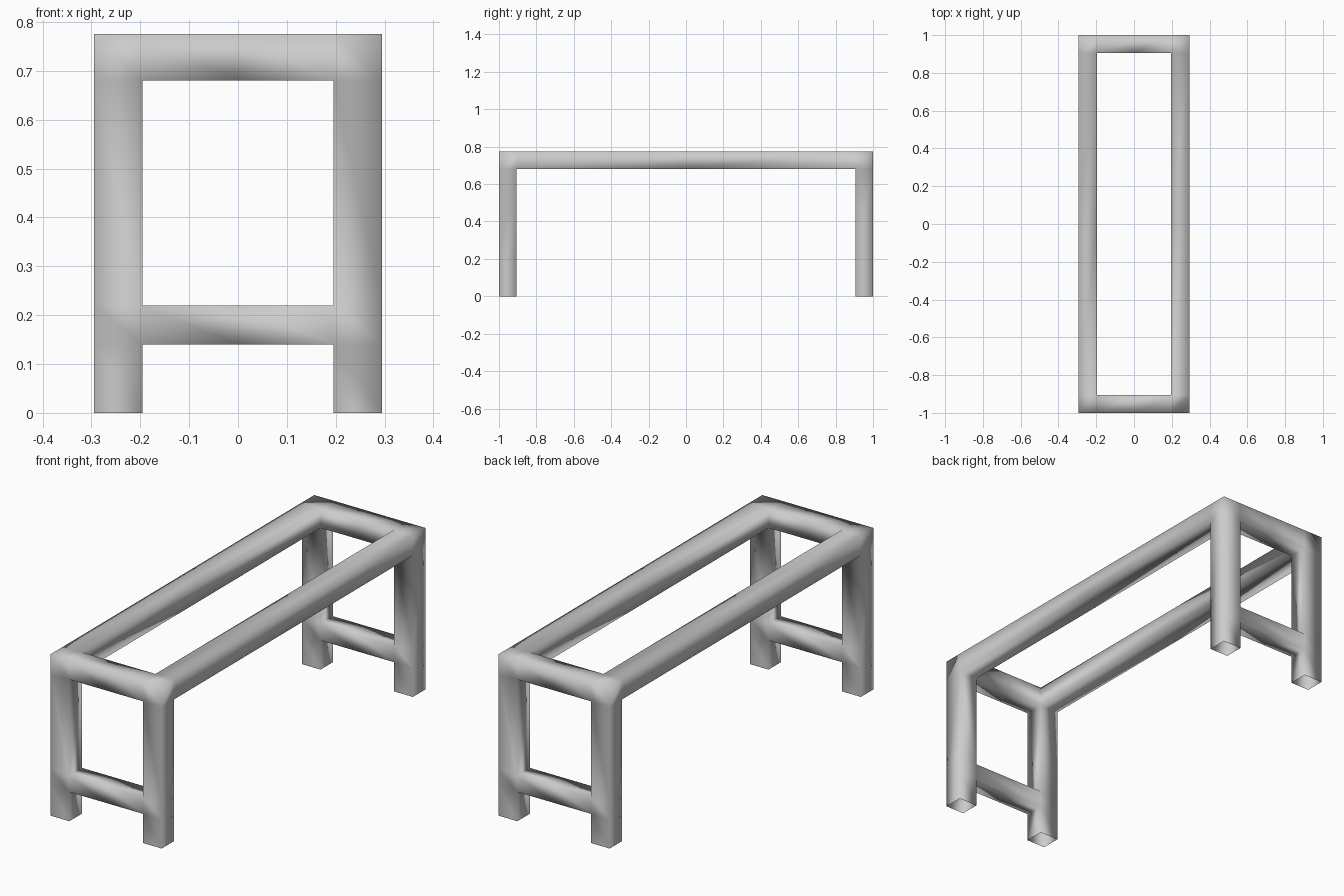
import bpy, bmesh

if "Cube" in bpy.data.objects:
    bpy.data.objects.remove(bpy.data.objects["Cube"])

# Grid lines of the welded frame (mirrored about x = 0 and y = 0)
XS = [-0.295, -0.195, 0.0, 0.195, 0.295]
YS = [-1.0, -0.905, 0.0, 0.905, 1.0]
ZS = [0.0, 0.14, 0.22, 0.68, 0.775]
ENDS = (0, 3)


def solid(i, j, k):
    """True where a grid cell belongs to a leg, top rail or stretcher."""
    if not all(0 <= n <= 3 for n in (i, j, k)):
        return False
    leg = i in ENDS and j in ENDS
    rail = k == 3 and (i in ENDS or j in ENDS)
    stretcher = k == 1 and j in ENDS
    return leg or rail or stretcher


bm = bmesh.new()
verts = {}


def vert(key):
    if key not in verts:
        i, j, k = key
        verts[key] = bm.verts.new((XS[i], YS[j], ZS[k]))
    return verts[key]


# Skin the outside of the frame as one welded surface
for i in range(4):
    for j in range(4):
        for k in range(4):
            if not solid(i, j, k):
                continue
            for axis in range(3):
                for side in (0, 1):
                    cell = [i, j, k]
                    cell[axis] += 2 * side - 1
                    # Leg bottoms stay open
                    if solid(*cell) or cell[2] < 0:
                        continue
                    u, v = (axis + 1) % 3, (axis + 2) % 3
                    corners = []
                    for a, b in ((0, 0), (1, 0), (1, 1), (0, 1)):
                        p = [i, j, k]
                        p[axis] += side
                        p[u] += a
                        p[v] += b
                        corners.append(vert(tuple(p)))
                    if side == 0:
                        corners.reverse()
                    bm.faces.new(corners).smooth = True

mesh = bpy.data.meshes.new("bench_frame")
bm.to_mesh(mesh)
bm.free()
frame = bpy.data.objects.new("bench_frame", mesh)
bpy.context.collection.objects.link(frame)
